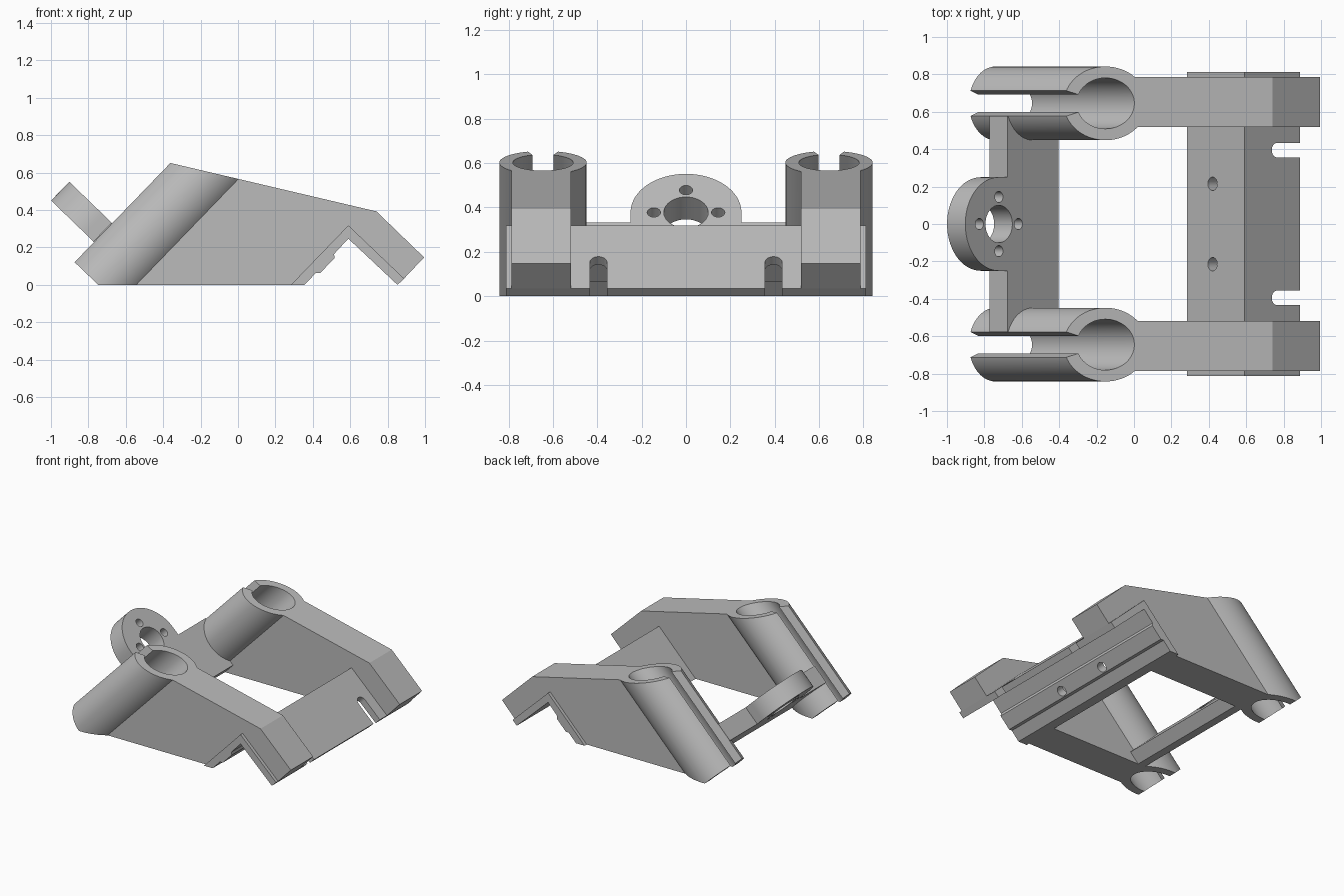
import bpy, bmesh, math
from mathutils import Matrix, Vector

cube = bpy.data.objects.get("Cube")
if cube:
    bpy.data.objects.remove(cube, do_unlink=True)

grey = bpy.data.materials.new("plain grey")
grey.use_nodes = True
grey.diffuse_color = (0.5, 0.5, 0.5, 1)
grey.node_tree.nodes["Principled BSDF"].inputs["Base Color"].default_value = (0.5, 0.5, 0.5, 1)

# Tilted axes: "along" follows the tubes upward, "across" is square to them
TILT = math.radians(46)
along = Vector((math.cos(TILT), 0, math.sin(TILT)))
across = Vector((math.sin(TILT), 0, -math.cos(TILT)))
side = Vector((0, 1, 0))
X, Z = Vector((1, 0, 0)), Vector((0, 0, 1))

SIDE_VIEW = (X, Z, side)            # profile in x, z
TUBE_VIEW = (across, side, along)   # profile square to the tubes
LEAF_VIEW = (along, side, across)   # profile on the rear bracket's inner leaf


def tilted(n, d):
    p = across * n + along * d
    return (p.x, p.z)


def prism(name, points, frame, start, end):
    """Extrude a flat profile along the third axis of a frame."""
    u, v, w = frame
    bm = bmesh.new()
    face = bm.faces.new([bm.verts.new(u * a + v * b + w * start) for a, b in points])
    new = bmesh.ops.extrude_face_region(bm, geom=[face])["geom"]
    bmesh.ops.translate(bm, vec=w * (end - start),
                        verts=[g for g in new if isinstance(g, bmesh.types.BMVert)])
    bmesh.ops.recalc_face_normals(bm, faces=bm.faces)
    mesh = bpy.data.meshes.new(name)
    bm.to_mesh(mesh)
    bm.free()
    mesh.materials.append(grey)
    ob = bpy.data.objects.new(name, mesh)
    bpy.context.collection.objects.link(ob)
    return ob


def arc(cx, cy, r, a0=0, a1=360, steps=64):
    full = a1 - a0 == 360
    angles = [math.radians(a0 + (a1 - a0) * i / steps) for i in range(steps + (not full))]
    return [(cx + r * math.cos(a), cy + r * math.sin(a)) for a in angles]


def combine(ob, tool, operation):
    """Apply a boolean and discard the tool."""
    tool.hide_render = True
    mod = ob.modifiers.new("boolean", "BOOLEAN")
    mod.operation, mod.object, mod.solver = operation, tool, "EXACT"
    bpy.context.view_layer.update()
    graph = bpy.context.evaluated_depsgraph_get()
    mesh = bpy.data.meshes.new_from_object(ob.evaluated_get(graph))
    ob.modifiers.clear()
    ob.data = mesh
    bpy.data.objects.remove(tool, do_unlink=True)


def bore(y):
    return prism("bore_cutter", arc(TUBE_N, y, 0.136), TUBE_VIEW, -1.2, 1.4)


TUBE_N, TUBE_Y, LOW = -0.528, 0.645, -0.52
parts = []

# Side arms, each with a split clamp tube
outline = [tilted(-0.8, LOW), (-0.747, 0), (0.283, 0), (0.59, 0.318), (0.888, 0.034),
           (0.995, 0.147), (0.74, 0.393), (-0.55, 0.696)]
block = [tilted(-0.5, -0.8), tilted(-0.5, 0.9), (1.2, 0.9), (1.2, -0.3)]
for s, label in ((1, "back"), (-1, "front")):
    y = s * TUBE_Y
    arm = prism(label + "_arm", arc(TUBE_N, y, 0.197), TUBE_VIEW, LOW - 0.1, 1.2)
    combine(arm, prism("web", block, SIDE_VIEW, s * 0.519, s * 0.787), "UNION")
    combine(arm, prism("outline", outline, SIDE_VIEW, s * 0.3, s * 1.0), "INTERSECT")
    combine(arm, bore(y), "DIFFERENCE")
    slit = [(TUBE_N, y), (TUBE_N - 0.3, y + 0.11), (TUBE_N - 0.3, y - 0.11)]
    combine(arm, prism("slit_cutter", slit, TUBE_VIEW, -1.2, 1.4), "DIFFERENCE")
    parts.append(arm)

# Cross bar carrying a round-ended flange
BAR_BASE, BAR_TOP, HUB = -0.37, -0.23, -0.782
bar_outline = [(-0.718, -0.578), (-0.34, -0.578), (-0.34, 0.578), (-0.718, 0.578),
               (-0.718, 0.25)] + arc(HUB, 0, 0.25, 90, 270, 48) + [(-0.718, -0.25)]
bar = prism("cross_bar_flange", bar_outline, TUBE_VIEW, BAR_BASE, BAR_TOP)
holes = [(HUB, 0, 0.1)]
holes += [(HUB + 0.145 * a, 0.145 * b, 0.03) for a, b in ((1, 0), (-1, 0), (0, 1), (0, -1))]
for hole in holes:
    combine(bar, prism("hole_cutter", arc(*hole, steps=40), TUBE_VIEW, -0.6, 0), "DIFFERENCE")
for s in (1, -1):
    combine(bar, bore(s * TUBE_Y), "DIFFERENCE")
ground = [(-2, -1), (2, -1), (2, 0), (-2, 0)]
combine(bar, prism("ground_cutter", ground, SIDE_VIEW, -1, 1), "DIFFERENCE")
parts.append(bar)

# Angled rear bracket with a raised rib under the inner leaf
angle = [(0.283, 0), (0.356, 0), tilted(0.255, 0.335), tilted(0.272, 0.352),
         tilted(0.272, 0.462), tilted(0.255, 0.475), (0.59, 0.247),
         (0.853, 0), (0.888, 0.034), (0.59, 0.318)]
bracket = prism("angle_bracket", angle, SIDE_VIEW, -0.812, 0.812)
for s in (1, -1):
    screw = arc(0.394, s * 0.215, 0.036, steps=32)
    combine(bracket, prism("screw_cutter", screw, LEAF_VIEW, 0.1, 0.4), "DIFFERENCE")
    y = s * 0.395
    slot = arc(0.445, y, 0.039, 90, 270, 24) + [(0.8, y - 0.039), (0.8, y + 0.039)]
    combine(bracket, prism("slot_cutter", slot, TUBE_VIEW, 0.5, 0.75), "DIFFERENCE")
parts.append(bracket)

# Smooth the round walls, keep the machined edges crisp
bpy.ops.object.select_all(action="DESELECT")
for ob in parts:
    ob.select_set(True)
bpy.context.view_layer.objects.active = parts[0]
bpy.ops.object.shade_smooth_by_angle(angle=math.radians(25))
